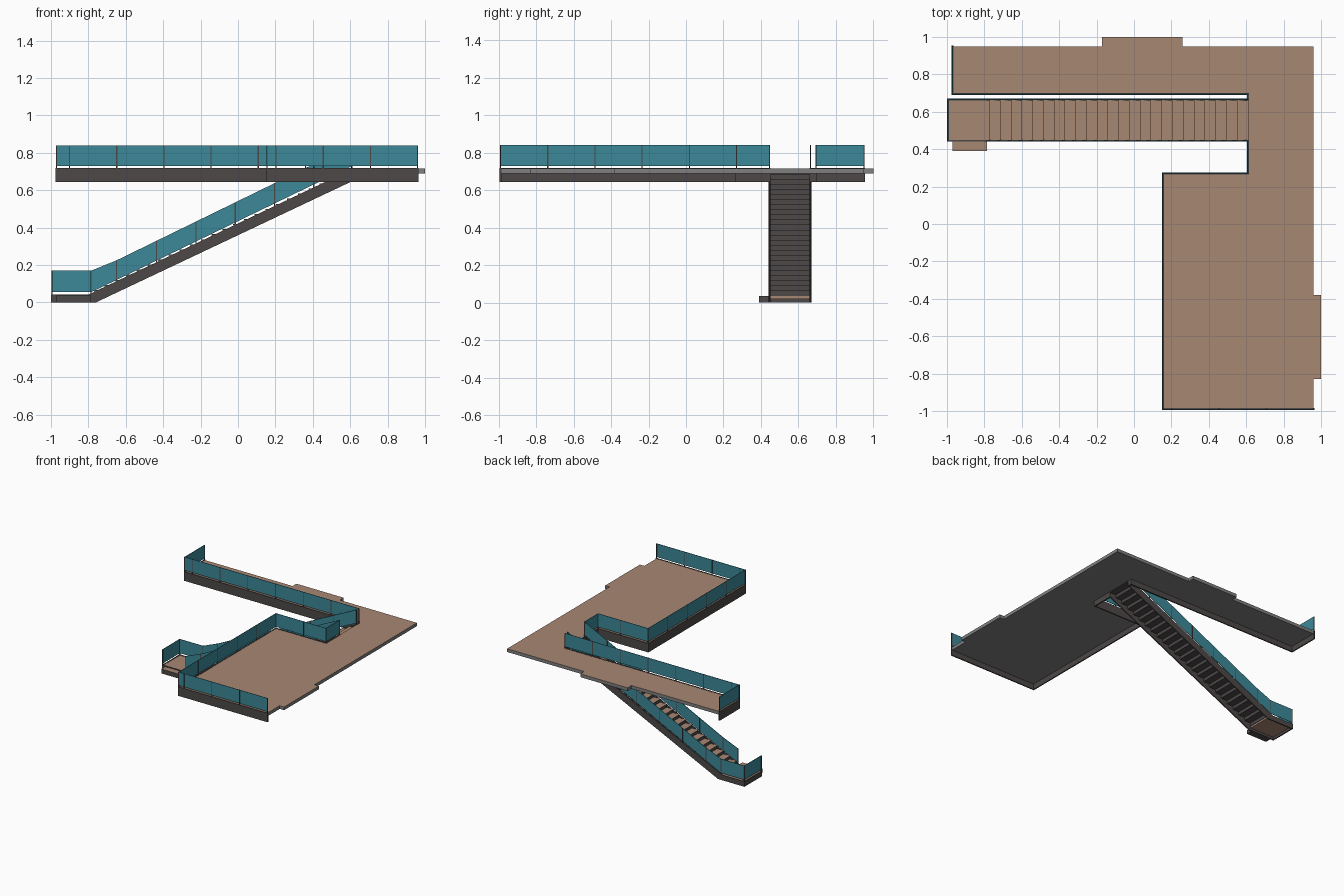
import bpy, bmesh, math
from mathutils import Vector

if "Cube" in bpy.data.objects:
    bpy.data.objects.remove(bpy.data.objects["Cube"])


def material(name, rgb):
    m = bpy.data.materials.new(name)
    m.diffuse_color = (*rgb, 1)
    m.use_nodes = True
    m.node_tree.nodes["Principled BSDF"].inputs["Base Color"].default_value = m.diffuse_color
    return m


BROWN = material("brown_floor", (0.39, 0.245, 0.17))
GREY = material("slab_grey", (0.22, 0.215, 0.215))
DARK = material("dark_metal", (0.075, 0.065, 0.065))
TEAL = material("teal_glass", (0.045, 0.25, 0.32))


def finish(name, bm, mats, top_rule=False):
    bmesh.ops.recalc_face_normals(bm, faces=bm.faces)
    if top_rule:  # upward faces take the second material
        for f in bm.faces:
            f.material_index = int(f.normal.z > 0.9)
    me = bpy.data.meshes.new(name)
    bm.to_mesh(me)
    bm.free()
    for m in mats:
        me.materials.append(m)
    ob = bpy.data.objects.new(name, me)
    bpy.context.collection.objects.link(ob)
    return ob


def prism(bm, pts, offset):
    """Extrude a closed polygon of 3D points along an offset."""
    face = bm.faces.new([bm.verts.new(p) for p in pts])
    ext = bmesh.ops.extrude_face_region(bm, geom=[face])
    verts = [g for g in ext["geom"] if isinstance(g, bmesh.types.BMVert)]
    bmesh.ops.translate(bm, verts=verts, vec=offset)


def box(bm, x0, x1, y0, y1, z0, z1):
    prism(bm, [(x0, y0, z0), (x1, y0, z0), (x1, y1, z0), (x0, y1, z0)], (0, 0, z1 - z0))


def wall(bm, a, b, z0, z1, t):
    """Axis-aligned thin wall between two plan points."""
    h = t / 2
    box(bm, min(a[0], b[0]) - h, max(a[0], b[0]) + h,
        min(a[1], b[1]) - h, max(a[1], b[1]) + h, z0, z1)


def railing(name, path, z_low, z_floor, z_glass, z_top, first=0.0, step=0.252, bare=False):
    """Fascia, glass panels and posts along a plan path."""
    fascia, glass, posts = bmesh.new(), bmesh.new(), bmesh.new()
    for a, b in zip(path, path[1:]):
        wall(fascia, a, b, z_low, z_floor + 0.002, 0.01)
        if not bare:
            wall(glass, a, b, z_glass, z_top, 0.004)
        va, vb = Vector(a), Vector(b)
        length = (vb - va).length
        spots = [0.0, length]
        d = first or step
        while d < length - 0.03:
            spots.append(d)
            d += step
        for s in spots:
            p = va + (vb - va) * (s / length)
            wall(posts, p, p, z_floor, z_top, 0.006)
    finish(name + "_fascia", fascia, [DARK])
    finish(name + "_posts", posts, [DARK])
    if bare:
        glass.free()
    else:
        finish(name + "_glass", glass, [TEAL])


# upper floor slab
outline = [(-0.97, 0.95), (-0.17, 0.95), (-0.17, 1.0), (0.26, 1.0), (0.26, 0.95),
           (0.96, 0.95), (0.96, -0.38), (1.0, -0.38), (1.0, -0.83), (0.96, -0.83),
           (0.96, -0.99), (0.155, -0.99), (0.155, 0.27), (0.61, 0.27), (0.61, 0.695),
           (-0.97, 0.695)]
bm = bmesh.new()
prism(bm, [(x, y, 0.69) for x, y in outline], (0, 0, 0.027))
finish("upper_floor", bm, [GREY, BROWN], True)

# upper railings
U = (0.645, 0.717, 0.73, 0.84)
railing("back_walk_end_rail", [(-0.97, 0.95), (-0.97, 0.695)], *U)
railing("back_walk_rail", [(-0.97, 0.695), (0.61, 0.695)], *U, first=0.07)
railing("stair_return_rail", [(0.61, 0.695), (0.61, 0.665)], *U, bare=True)
railing("front_floor_rail", [(0.96, -0.99), (0.155, -0.99), (0.155, 0.27),
                             (0.61, 0.27), (0.61, 0.445)], *U)

# lower landing with its entry plate
bm = bmesh.new()
box(bm, -1.0 + 0.004, -0.77, 0.445, 0.665, 0.02, 0.04)
finish("landing_floor", bm, [BROWN])
bm = bmesh.new()
box(bm, -0.97, -0.785, 0.39, 0.445, 0.0, 0.036)
finish("entry_plate", bm, [DARK, BROWN], True)
railing("landing_rail", [(-0.995, 0.445), (-0.995, 0.665)], 0.0, 0.04, 0.055, 0.17)

# stair treads and risers
N, X0, Z0 = 24, -0.77, 0.04
RUN, RISE = 1.38 / N, 0.677 / (N + 1)
treads, risers = bmesh.new(), bmesh.new()
for i in range(N + 1):
    x, z = X0 + i * RUN, Z0 + (i + 1) * RISE
    box(risers, x, x + 0.004, 0.448, 0.662, z - RISE - 0.005, z - 0.005)
    if i < N:
        box(treads, x - 0.003, x + RUN, 0.448, 0.662, z - 0.006, z)
finish("stair_treads", treads, [DARK, BROWN], True)
finish("stair_risers", risers, [DARK])

# stair sides: stringer, sloped glass and posts
stringer = [(-1, 0), (-0.76, 0), (0.61, 0.648), (0.61, 0.717), (0.59, 0.703),
            (-0.8, 0.042), (-1, 0.042)]
low = [(-0.785, 0.055), (-0.65, 0.12), (0.61, 0.73)]
top = [(-0.785, 0.17), (-0.65, 0.225), (0.61, 0.84)]
post_x = [-0.785, -0.65, -0.435, -0.225, -0.015, 0.195, 0.405, 0.607]


def height(line, x):
    for (xa, za), (xb, zb) in zip(line, line[1:]):
        if x <= xb:
            return za + (zb - za) * (x - xa) / (xb - xa)
    return line[-1][1]


for side, y in (("front", 0.445), ("back", 0.665)):
    bm = bmesh.new()
    prism(bm, [(x, y - 0.005, z) for x, z in stringer], (0, 0.01, 0))
    finish(side + "_stringer", bm, [DARK])

    bm = bmesh.new()
    prism(bm, [(x, y - 0.002, z) for x, z in low + top[::-1]], (0, 0.004, 0))
    if side == "back":  # the back side also screens the landing
        box(bm, -0.995, -0.785, y - 0.002, y + 0.002, 0.055, 0.17)
    finish(side + "_stair_glass", bm, [TEAL])

    bm = bmesh.new()
    for x in post_x:
        box(bm, x - 0.003, x + 0.003, y - 0.003, y + 0.003,
            height(low, x) - 0.03, height(top, x))
    finish(side + "_stair_posts", bm, [DARK])
